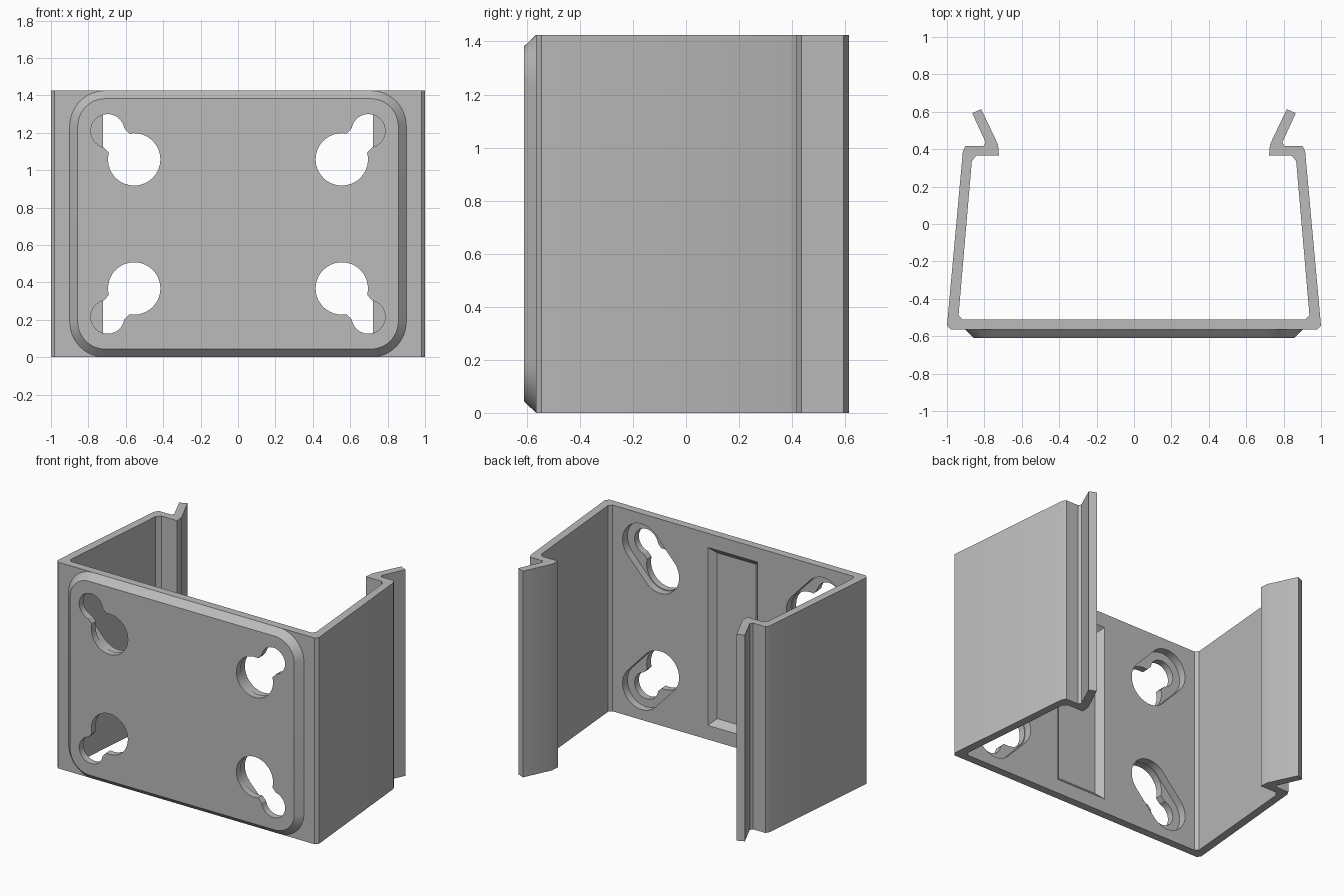
import bpy, bmesh, math
from mathutils import Vector

H = 1.425            # height
WALL, INNER, FACE = -0.565, -0.51, -0.61   # y of wall front, wall back, pad front

if "Cube" in bpy.data.objects:
    bpy.data.objects.remove(bpy.data.objects["Cube"], do_unlink=True)

grey = bpy.data.materials.new("plain grey")
grey.use_nodes = True
colour = (0.5, 0.5, 0.5, 1)
grey.diffuse_color = colour
grey.node_tree.nodes["Principled BSDF"].inputs["Base Color"].default_value = colour


def loft(name, rings):
    """Solid between two matching rings of points, capped at both ends."""
    bm = bmesh.new()
    a, b = [[bm.verts.new(p) for p in ring] for ring in rings]
    n = len(a)
    bm.faces.new(a)
    bm.faces.new(b)
    for i in range(n):
        j = (i + 1) % n
        bm.faces.new((a[i], a[j], b[j], b[i]))
    bmesh.ops.recalc_face_normals(bm, faces=bm.faces)
    mesh = bpy.data.meshes.new(name)
    bm.to_mesh(mesh)
    bm.free()
    mesh.materials.append(grey)
    obj = bpy.data.objects.new(name, mesh)
    bpy.context.collection.objects.link(obj)
    return obj


def combine(target, other, operation):
    """Apply a boolean and remove the helper."""
    bpy.context.view_layer.objects.active = target
    mod = target.modifiers.new("combine", 'BOOLEAN')
    mod.operation, mod.solver, mod.object = operation, 'EXACT', other
    bpy.ops.object.modifier_apply(modifier=mod.name)
    bpy.data.objects.remove(other, do_unlink=True)


def rounded_rect(hw, hh, r, y, steps=12):
    pts = []
    for k, (sx, sz) in enumerate(((1, 1), (-1, 1), (-1, -1), (1, -1))):
        for i in range(steps + 1):
            t = math.pi / 2 * (k + i / steps)
            pts.append((sx * (hw - r) + r * math.cos(t), y,
                        H / 2 + sz * (hh - r) + r * math.sin(t)))
    return pts


def keyhole(big, small, big_r, small_r, neck, y0, y1, steps=32):
    """Two round ends joined by a straight neck, cut along y."""
    u = (small - big).normalized()
    v = Vector((-u.y, u.x))
    tb, ts = math.asin(neck / big_r), math.pi - math.asin(neck / small_r)
    outline = []
    for c, r, start, end in ((big, big_r, tb, 2 * math.pi - tb), (small, small_r, -ts, ts)):
        for i in range(steps + 1):
            t = start + (end - start) * i / steps
            outline.append(c + u * r * math.cos(t) + v * r * math.sin(t))
    return loft("keyhole_cutter", [[(p.x, y, p.y) for p in outline] for y in (y0, y1)])


# Channel: half profile from outside front corner round the snap lip to the inside
half = [(0.98, WALL), (1.0, -0.545), (0.915, 0.39), (0.9, 0.418), (0.805, 0.418),
        (0.793, 0.436), (0.865, 0.593), (0.817, 0.614), (0.727, 0.425), (0.722, 0.365),
        (0.842, 0.365), (0.867, 0.338), (0.938, -0.488), (0.918, INNER)]
profile = half + [(-x, y) for x, y in reversed(half)]
bracket = loft("snap_channel", [[(x, y, z) for x, y in profile] for z in (0, H)])

# Raised front pad with bevelled rim
pad = loft("front_pad", [rounded_rect(0.9, H / 2, 0.19, WALL),
                         rounded_rect(0.857, H / 2 - 0.043, 0.147, FACE)])
combine(bracket, pad, 'UNION')

# Sloped pocket in the inside of the wall
pocket = loft("pocket_cutter", [
    [(sx * hw, y, H / 2 + sz * hh) for sx, sz in ((1, 1), (-1, 1), (-1, -1), (1, -1))]
    for hw, hh, y in ((0.2, 0.625, INNER + 0.01), (0.148, 0.573, INNER - 0.042))])
combine(bracket, pocket, 'DIFFERENCE')

# Keyholes through the face, each with a wide slot behind
for sx in (1, -1):
    for sz in (1, -1):
        big = Vector((sx * 0.555, H / 2 + sz * 0.345))
        small = Vector((sx * 0.697, H / 2 + sz * 0.497))
        combine(bracket, keyhole(big, small, 0.14, 0.09, 0.075, -0.7, -0.45), 'DIFFERENCE')
        combine(bracket, keyhole(big, small, 0.145, 0.145, 0.145, -0.563, -0.45), 'DIFFERENCE')

bracket.name = "mounting_bracket"
for o in bpy.context.selected_objects:
    o.select_set(False)
bracket.select_set(True)
bpy.context.view_layer.objects.active = bracket
bpy.ops.object.shade_smooth_by_angle(angle=math.radians(25))
